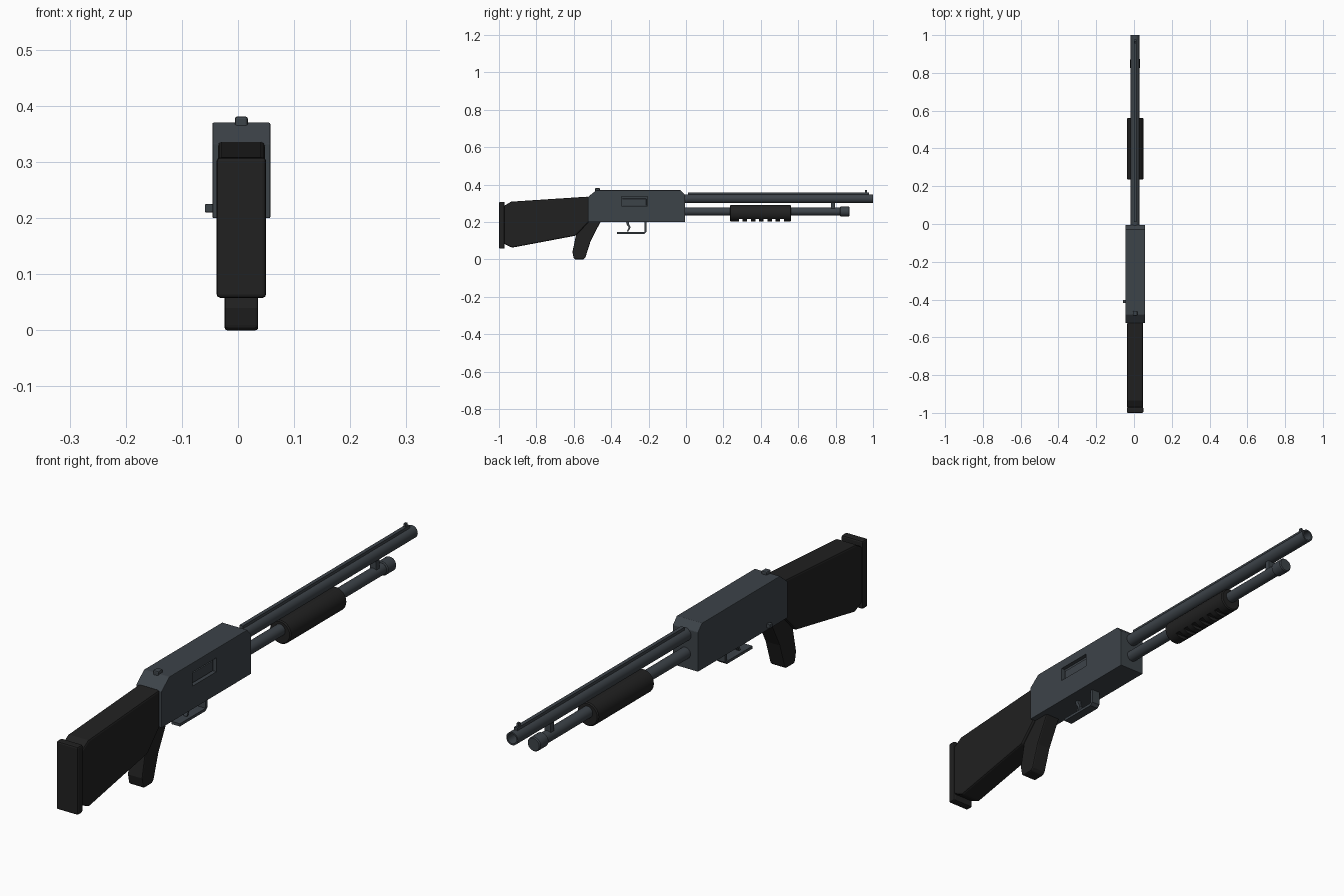
import bpy, bmesh, math
from mathutils import Matrix, Vector

if "Cube" in bpy.data.objects:
    bpy.data.objects.remove(bpy.data.objects["Cube"], do_unlink=True)

CX = 0.006  # centre plane of the gun


def material(name, colour):
    m = bpy.data.materials.new(name)
    m.use_nodes = True
    m.diffuse_color = (*colour, 1)
    bsdf = m.node_tree.nodes["Principled BSDF"]
    bsdf.inputs["Base Color"].default_value = (*colour, 1)
    bsdf.inputs["Roughness"].default_value = 0.6
    return m


STEEL = material("gunmetal", (0.046, 0.056, 0.066))
BLACK = material("black polymer", (0.015, 0.015, 0.015))


def finish(name, bm, mat, bevel=0, smooth=False):
    bmesh.ops.recalc_face_normals(bm, faces=bm.faces)
    mesh = bpy.data.meshes.new(name)
    bm.to_mesh(mesh)
    bm.free()
    mesh.materials.append(mat)
    ob = bpy.data.objects.new(name, mesh)
    bpy.context.collection.objects.link(ob)
    if bevel:
        mod = ob.modifiers.new("Bevel", "BEVEL")
        mod.width, mod.segments, mod.limit_method = bevel, 2, "ANGLE"
    if smooth:
        bpy.ops.object.select_all(action="DESELECT")
        ob.select_set(True)
        bpy.context.view_layer.objects.active = ob
        bpy.ops.object.shade_smooth_by_angle(angle=math.radians(35))
    return ob


def plate(name, profile, width, mat, bevel=0, x=CX):
    """Side profile of (y, z) points extruded across x."""
    bm = bmesh.new()
    face = bm.faces.new([bm.verts.new((x - width / 2, y, z)) for y, z in profile])
    out = bmesh.ops.extrude_face_region(bm, geom=[face])["geom"]
    moved = [g for g in out if isinstance(g, bmesh.types.BMVert)]
    bmesh.ops.translate(bm, verts=moved, vec=(width, 0, 0))
    return finish(name, bm, mat, bevel)


def box(name, y0, y1, z0, z1, width, mat, bevel=0, x=CX):
    return plate(name, [(y0, z0), (y1, z0), (y1, z1), (y0, z1)], width, mat, bevel, x)


def lathe(name, stations, z, mat, sides=24, x=CX):
    """Rings of (y, radius) joined along the y axis."""
    bm = bmesh.new()
    rings = []
    for y, r in stations:
        angles = [2 * math.pi * i / sides for i in range(sides)]
        rings.append([bm.verts.new((x + r * math.cos(a), y, z + r * math.sin(a))) for a in angles])
    for a, b in zip(rings, rings[1:]):
        for i in range(sides):
            j = (i + 1) % sides
            bm.faces.new((a[i], a[j], b[j], b[i]))
    bm.faces.new(rings[0])
    bm.faces.new(rings[-1])
    return finish(name, bm, mat, smooth=True)


def cut(ob, cutter):
    mod = ob.modifiers.new("Cut", "BOOLEAN")
    mod.operation, mod.solver, mod.object = "DIFFERENCE", "EXACT", cutter
    cutter.hide_render = True
    cutter.hide_viewport = True
    cutter.display_type = "WIRE"


# Receiver with a recessed ejection port on its left side
receiver = plate("receiver", [(-0.525, 0.2), (-0.005, 0.2), (-0.005, 0.345), (-0.028, 0.37),
                              (-0.48, 0.37), (-0.525, 0.333)], 0.103, STEEL, 0.002)
cut(receiver, box("port_cutter", -0.345, -0.207, 0.285, 0.336, 0.03, STEEL, x=CX + 0.0515))
box("bolt", -0.34, -0.212, 0.288, 0.325, 0.01, STEEL, 0.002, x=CX + 0.037)

# Safety button on top and release knob on the right side
lathe("release_knob", [(-0.418, 0.0075), (-0.402, 0.0075)], 0.218, STEEL, 12, x=-0.0515)
box("release_stem", -0.418, -0.402, 0.21, 0.225, 0.02, STEEL, 0.002, x=-0.049)
box("safety_button", -0.486, -0.46, 0.36, 0.381, 0.023, STEEL, 0.004)

# Stock, butt pad and pistol grip
plate("stock", [(-0.52, 0.336), (-0.935, 0.309), (-0.975, 0.285), (-0.975, 0.085), (-0.93, 0.063),
                (-0.59, 0.127), (-0.52, 0.2)], 0.084, BLACK, 0.007)
box("butt_pad", -1.0, -0.97, 0.058, 0.308, 0.088, BLACK, 0.006)
plate("pistol_grip", [(-0.53, 0.21), (-0.585, 0.145), (-0.607, 0.04), (-0.6, 0.005), (-0.592, 0),
                      (-0.548, 0), (-0.538, 0.01), (-0.51, 0.098), (-0.455, 0.205)],
      0.06, BLACK, 0.006)

# Trigger and its guard, open at the rear
plate("trigger_guard", [(-0.37, 0.137), (-0.222, 0.137), (-0.211, 0.147), (-0.211, 0.205),
                        (-0.221, 0.205), (-0.221, 0.147), (-0.37, 0.147)], 0.034, STEEL)
plate("trigger", [(-0.322, 0.205), (-0.316, 0.185), (-0.306, 0.172), (-0.316, 0.15),
                  (-0.308, 0.15), (-0.296, 0.172), (-0.304, 0.188), (-0.306, 0.205)],
      0.014, STEEL)

# Hollow barrel, sighting rib and bead
lathe("barrel", [(-0.02, 0.0235), (1.0, 0.0235), (1.0, 0.018), (0.92, 0.018)], 0.325, STEEL)
box("rib", 0.01, 0.978, 0.344, 0.358, 0.014, STEEL)
box("front_sight", 0.956, 0.968, 0.355, 0.37, 0.007, STEEL)

# Magazine tube with end cap and barrel clamp
lathe("magazine_tube", [(-0.02, 0.021), (0.84, 0.021)], 0.256, STEEL)
lathe("magazine_cap", [(0.823, 0.022), (0.826, 0.026), (0.871, 0.026), (0.875, 0.023)],
      0.256, STEEL)
box("barrel_clamp", 0.774, 0.796, 0.26, 0.32, 0.026, STEEL, 0.002)

# Pump forend: rounded sleeve with grip notches underneath
forend = lathe("forend", [(0.235, 0.039), (0.239, 0.043), (0.558, 0.043), (0.562, 0.039)],
               0.247, BLACK, 24)
for i in range(6):
    y = 0.283 + i * 0.044
    cut(forend, box("notch_cutter_%d" % i, y, y + 0.02, 0.19, 0.216, 0.12, BLACK))
